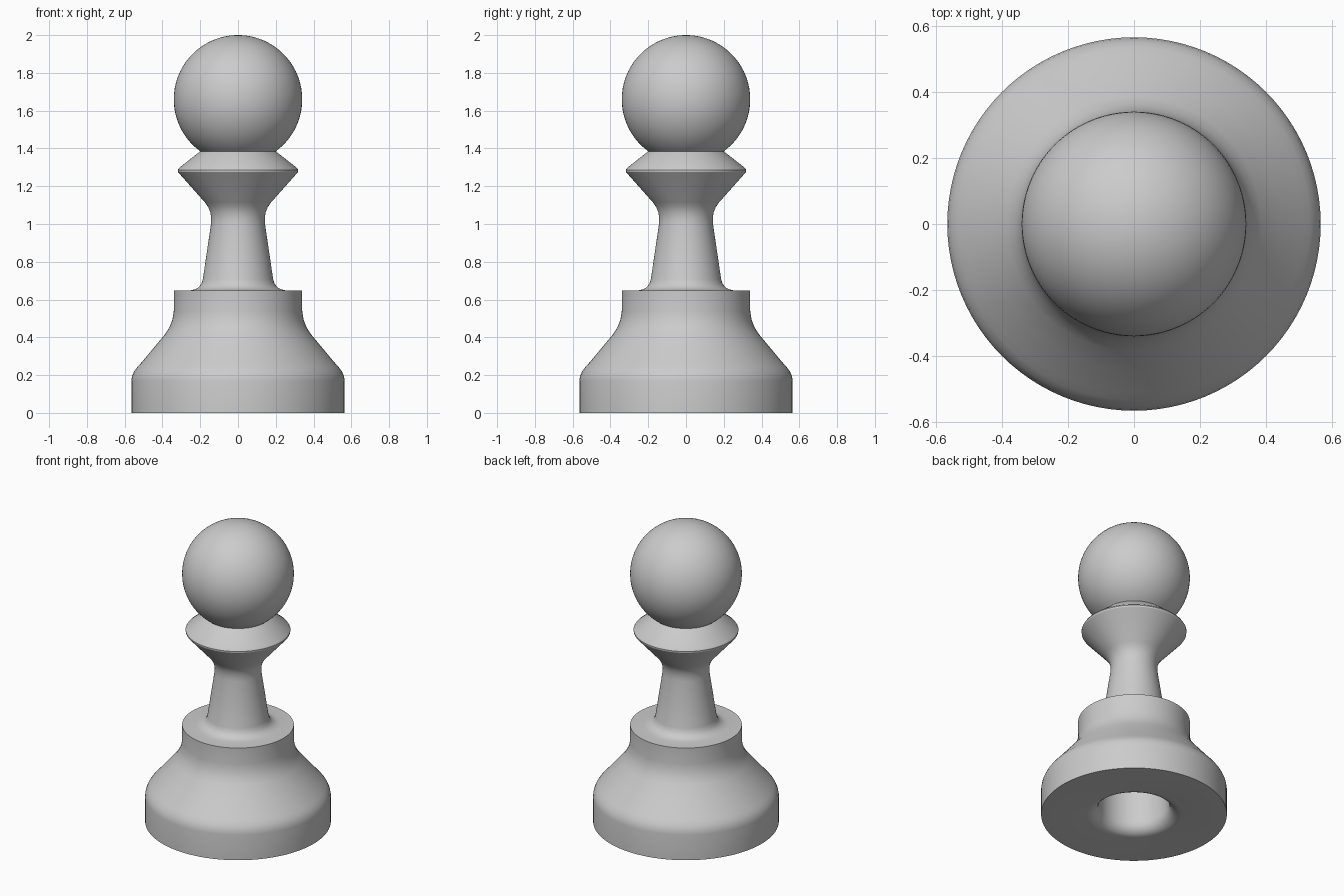
import bpy, bmesh, math

if "Cube" in bpy.data.objects:
    bpy.data.objects.remove(bpy.data.objects["Cube"])

SEGMENTS = 96


def arc(cr, cz, rad, a0, a1, n):
    """Points of a circular arc in the (radius, height) plane."""
    pts = []
    for i in range(n + 1):
        a = math.radians(a0 + (a1 - a0) * i / n)
        pts.append((max(cr + rad * math.cos(a), 0.0), cz + rad * math.sin(a)))
    return pts


def lathe(name, profile):
    """Spin a profile, running bottom to top, around the z axis."""
    bm = bmesh.new()
    verts = [bm.verts.new((r, 0, z)) for r, z in profile]
    edges = [bm.edges.new(pair) for pair in zip(verts, verts[1:])]
    bmesh.ops.spin(bm, geom=verts + edges, cent=(0, 0, 0), axis=(0, 0, 1),
                   angle=math.tau, steps=SEGMENTS, use_duplicate=False)
    bmesh.ops.remove_doubles(bm, verts=bm.verts, dist=1e-5)
    bmesh.ops.recalc_face_normals(bm, faces=bm.faces)
    mesh = bpy.data.meshes.new(name)
    bm.to_mesh(mesh)
    bm.free()
    obj = bpy.data.objects.new(name, mesh)
    bpy.context.collection.objects.link(obj)
    bpy.ops.object.select_all(action='DESELECT')
    obj.select_set(True)
    bpy.context.view_layer.objects.active = obj
    bpy.ops.object.shade_smooth_by_angle(angle=math.radians(30))
    return obj


# Underside hollow with a rounded mouth
hollow = [(0, 0.5), (0.215, 0.5)] + arc(0.29, 0.075, 0.075, 180, 270, 6)

# Base wall: straight foot, rounded shoulder, slope and upright rim
base = [(0.565, 0), (0.565, 0.17), (0.561, 0.195), (0.55, 0.22),
        (0.533, 0.243), (0.51, 0.268), (0.44, 0.352), (0.385, 0.418),
        (0.362, 0.455), (0.347, 0.495), (0.34, 0.54), (0.34, 0.648)]

# Stem with flared foot, then the collar
stem = [(0.255, 0.648), (0.232, 0.653), (0.21, 0.664), (0.194, 0.683),
        (0.186, 0.708), (0.143, 1.0), (0.142, 1.03), (0.146, 1.06),
        (0.157, 1.088), (0.175, 1.114)]
collar = [(0.31, 1.266), (0.318, 1.276), (0.319, 1.286), (0.312, 1.297)]

# Ball head, starting where it meets the collar
ball = arc(0, 1.66, 0.34, -54, 90, 36)

lathe("pawn_body", hollow + base + stem + collar + ball)
